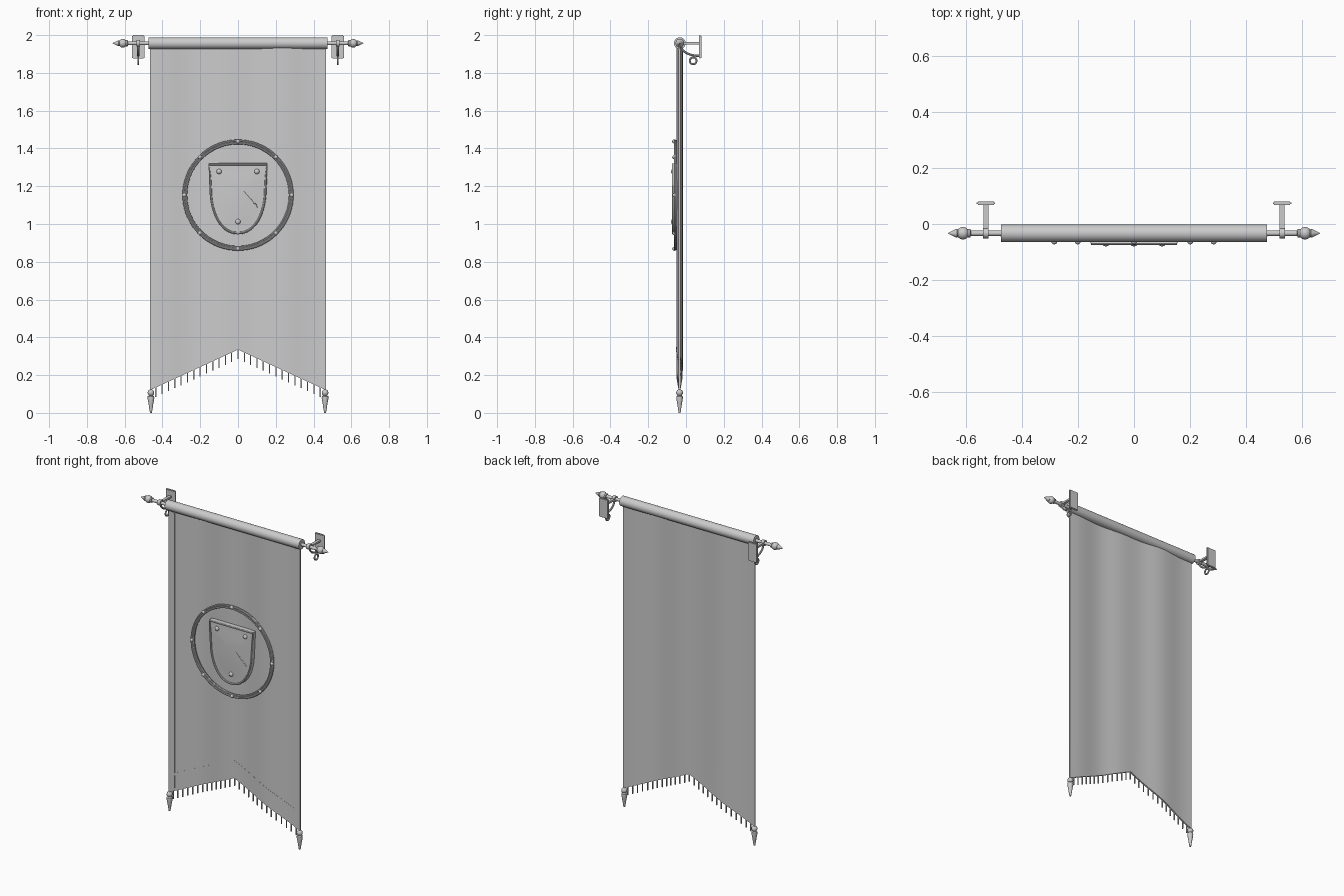
import bpy, bmesh, math
from mathutils import Vector, Matrix

if "Cube" in bpy.data.objects:
    bpy.data.objects.remove(bpy.data.objects["Cube"])

grey = bpy.data.materials.new("plain grey")
grey.diffuse_color = (0.6, 0.6, 0.6, 1)
grey.use_nodes = True
grey.node_tree.nodes["Principled BSDF"].inputs["Base Color"].default_value = grey.diffuse_color
ROD_Y, ROD_Z, HALF = -0.033, 1.957, 0.467


def finish(name, bm, smooth=True):
    bmesh.ops.recalc_face_normals(bm, faces=bm.faces)
    me = bpy.data.meshes.new(name)
    bm.to_mesh(me)
    bm.free()
    ob = bpy.data.objects.new(name, me)
    bpy.context.collection.objects.link(ob)
    me.materials.append(grey)
    if smooth:
        bpy.ops.object.select_all(action='DESELECT')
        ob.select_set(True)
        bpy.context.view_layer.objects.active = ob
        bpy.ops.object.shade_smooth_by_angle(angle=math.radians(35))
    return ob


def lathe(bm, profile, origin, axis, n=20):
    """Revolve (distance, radius) pairs about an axis."""
    rot = Vector((0, 0, 1)).rotation_difference(Vector(axis)).to_matrix()
    rings = []
    for d, r in profile:
        rings.append([bm.verts.new(Vector(origin) + rot @ Vector(
            (r * math.cos(2 * math.pi * i / n), r * math.sin(2 * math.pi * i / n), d))) for i in range(n)])
    for a, b in zip(rings, rings[1:]):
        for i in range(n):
            bm.faces.new((a[i], a[(i + 1) % n], b[(i + 1) % n], b[i]))
    bm.faces.new(rings[0])
    bm.faces.new(rings[-1])


def box(bm, center, size):
    bmesh.ops.create_cube(bm, size=1, matrix=Matrix.Translation(center) @ Matrix.Diagonal((*size, 1)))


def ball(bm, center, r, squash=1):
    bmesh.ops.create_uvsphere(bm, u_segments=14, v_segments=9, radius=r,
                              matrix=Matrix.Translation(center) @ Matrix.Diagonal((1, squash, 1, 1)))


def tube(bm, pts, r, normal, closed=False, n=8):
    """Sweep a round section along a planar path."""
    normal, rings, m = Vector(normal), [], len(pts)
    for k, p in enumerate(pts):
        a = pts[k - 1] if (closed or k) else p
        b = pts[(k + 1) % m] if (closed or k < m - 1) else p
        side = (Vector(b) - Vector(a)).normalized().cross(normal)
        rings.append([bm.verts.new(Vector(p) + r * (math.cos(2 * math.pi * i / n) * side
                     + math.sin(2 * math.pi * i / n) * normal)) for i in range(n)])
    for k in range(m if closed else m - 1):
        a, b = rings[k], rings[(k + 1) % m]
        for i in range(n):
            bm.faces.new((a[i], a[(i + 1) % n], b[(i + 1) % n], b[i]))
    if not closed:
        bm.faces.new(rings[0])
        bm.faces.new(rings[-1])


def circle(c, r, n, plane):
    out = []
    for i in range(n):
        a = 2 * math.pi * i / n
        u, v = r * math.cos(a), r * math.sin(a)
        out.append((c[0] + u, c[1], c[2] + v) if plane == 'xz' else (c[0], c[1] + u, c[2] + v))
    return out


def fold(x):
    t = math.pi * x / HALF
    return -0.034 + 0.004 * math.sin(3 * t) - 0.008 * math.sin(t)


def hem(x):
    return 0.335 - 0.215 * abs(x) / HALF


def cloth_sheet(bm, xs, low, high, front, back, rows):
    """Closed sheet that follows the folds."""
    grids = []
    for off in (front, back):
        grids.append([[bm.verts.new((x, fold(x) + off, low(x) + (high(x) - low(x)) * j / rows))
                       for j in range(rows + 1)] for x in xs])
    for g in grids:
        for i in range(len(xs) - 1):
            for j in range(rows):
                bm.faces.new((g[i][j], g[i + 1][j], g[i + 1][j + 1], g[i][j + 1]))
    f, b = grids
    for i in range(len(xs) - 1):
        for j in (0, rows):
            bm.faces.new((f[i][j], f[i + 1][j], b[i + 1][j], b[i][j]))
    for i in (0, -1):
        for j in range(rows):
            bm.faces.new((f[i][j], f[i][j + 1], b[i][j + 1], b[i][j]))


def span(a, b, n):
    return [a + (b - a) * i / n for i in range(n + 1)]


# hanging cloth with swallowtail hem
bm = bmesh.new()
cloth_sheet(bm, span(-HALF, HALF, 64), hem, lambda x: 1.95, -0.005, 0.005, 8)
finish("banner_cloth", bm)

# thin trim bands along the sides and above the hem
bm = bmesh.new()
for s in (-1, 1):
    cloth_sheet(bm, span(s * 0.42, s * 0.435, 2), lambda x: hem(x) + 0.02, lambda x: 1.92, -0.0058, 0, 2)
cloth_sheet(bm, span(-0.42, 0.42, 56), lambda x: hem(x) + 0.1, lambda x: hem(x) + 0.115, -0.0058, 0, 1)
finish("cloth_trim", bm)

# fringe strands
bm = bmesh.new()
for i in range(-13, 14):
    x = i * 0.0335
    box(bm, (x, fold(x), hem(x) - 0.022), (0.006, 0.006, 0.056))
finish("fringe", bm, False)

# corner tassels
bm = bmesh.new()
for s in (-1, 1):
    o = (s * 0.461, -0.034, 0)
    lathe(bm, [(0, 0.005), (0.05, 0.013), (0.078, 0.018), (0.088, 0.017), (0.094, 0.01)], o, (0, 0, 1), 14)
    ball(bm, (o[0], o[1], 0.107), 0.018)
finish("corner_tassels", bm)

# sleeve wrapped round the rod
bm = bmesh.new()
lathe(bm, [(-0.475, 0.031), (0.475, 0.031)], (0, ROD_Y, ROD_Z), (1, 0, 0), 32)
finish("cloth_sleeve", bm)

# rod with finials
bm = bmesh.new()
lathe(bm, [(-0.6, 0.01), (0.6, 0.01)], (0, ROD_Y, ROD_Z), (1, 0, 0))
for s in (-1, 1):
    o = (0, ROD_Y, ROD_Z)
    lathe(bm, [(0.582, 0.01), (0.584, 0.016), (0.592, 0.016), (0.594, 0.01)], o, (s, 0, 0))
    ball(bm, (s * 0.61, ROD_Y, ROD_Z), 0.023)
    lathe(bm, [(0.626, 0.012), (0.632, 0.016), (0.664, 0.001)], o, (s, 0, 0))
finish("rod_and_finials", bm)

# wall brackets: plate, arm, collar, curved brace and ring
for s, side in ((-1, "left"), (1, "right")):
    x = s * 0.528
    bm = bmesh.new()
    box(bm, (x, 0.0745, 1.938), (0.066, 0.013, 0.124))
    bmesh.ops.bevel(bm, geom=bm.edges[:], offset=0.004, segments=2, affect='EDGES')
    box(bm, (x, 0.02, ROD_Z), (0.018, 0.1, 0.012))
    lathe(bm, [(-0.01, 0.018), (0.01, 0.018)], (x, ROD_Y, ROD_Z), (1, 0, 0))
    brace = []
    for i in range(11):
        a = math.pi / 2 * i / 10
        brace.append((x, 0.072 - 0.1 * math.cos(a), 1.945 - 0.055 * math.sin(a)))
    tube(bm, brace, 0.006, (1, 0, 0))
    tube(bm, circle((x, 0.038, 1.864), 0.018, 24, 'yz'), 0.005, (1, 0, 0), True)
    finish(side + "_bracket", bm)

# round emblem frame: two hoops over a flat band
CZ = 1.153
bm = bmesh.new()
for r, t in ((0.288, 0.006), (0.274, 0.005)):
    tube(bm, circle((0, -0.058, CZ), r, 72, 'xz'), t, (0, 1, 0), True)
tube(bm, circle((0, -0.051, CZ), 0.281, 72, 'xz'), 0.01, (0, 1, 0), True)
finish("emblem_hoop", bm)

bm = bmesh.new()
for x, y, z in circle((0, -0.062, CZ), 0.284, 8, 'xz'):
    ball(bm, (x, y, z), 0.011)
finish("hoop_studs", bm)

# shield outline: straight top, tapering sides, curved point
right = [(0.157, 1.32), (0.153, 1.25)]
for i in range(13):
    a = math.pi / 2 * i / 12
    right.append((0.149 * math.cos(a) ** 0.9, 1.18 - 0.235 * math.sin(a)))
right[-1] = (0, 0.945)
outline = right + [(-x, z) for x, z in reversed(right[:-1])]

# domed shield body
bm = bmesh.new()
rings = []
for s, y in ((1, -0.04), (1, -0.066), (0.9, -0.066), (0.7, -0.069), (0.45, -0.072), (0.2, -0.074)):
    rings.append([bm.verts.new((x * s, y, 1.18 + (z - 1.18) * s)) for x, z in outline])
for a, b in zip(rings, rings[1:]):
    for i in range(len(a)):
        j = (i + 1) % len(a)
        bm.faces.new((a[i], a[j], b[j], b[i]))
bm.faces.new(rings[0])
bm.faces.new(rings[-1])
finish("shield_body", bm)

# raised shield rim
bm = bmesh.new()
tube(bm, [(x * 0.97, -0.069, 1.18 + (z - 1.18) * 0.97) for x, z in outline], 0.006, (0, 1, 0), True)
finish("shield_rim", bm)

# diagonal ridge on the shield
bm = bmesh.new()
tube(bm, [(0.03, -0.071, 1.175), (0.105, -0.067, 1.09)], 0.004, (0, 1, 0))
finish("shield_ridge", bm)

# shield rivets
bm = bmesh.new()
for x, z in ((-0.1, 1.278), (0.1, 1.278), (0, 1.012)):
    ball(bm, (x, -0.069, z), 0.014, 0.8)
finish("shield_rivets", bm)
